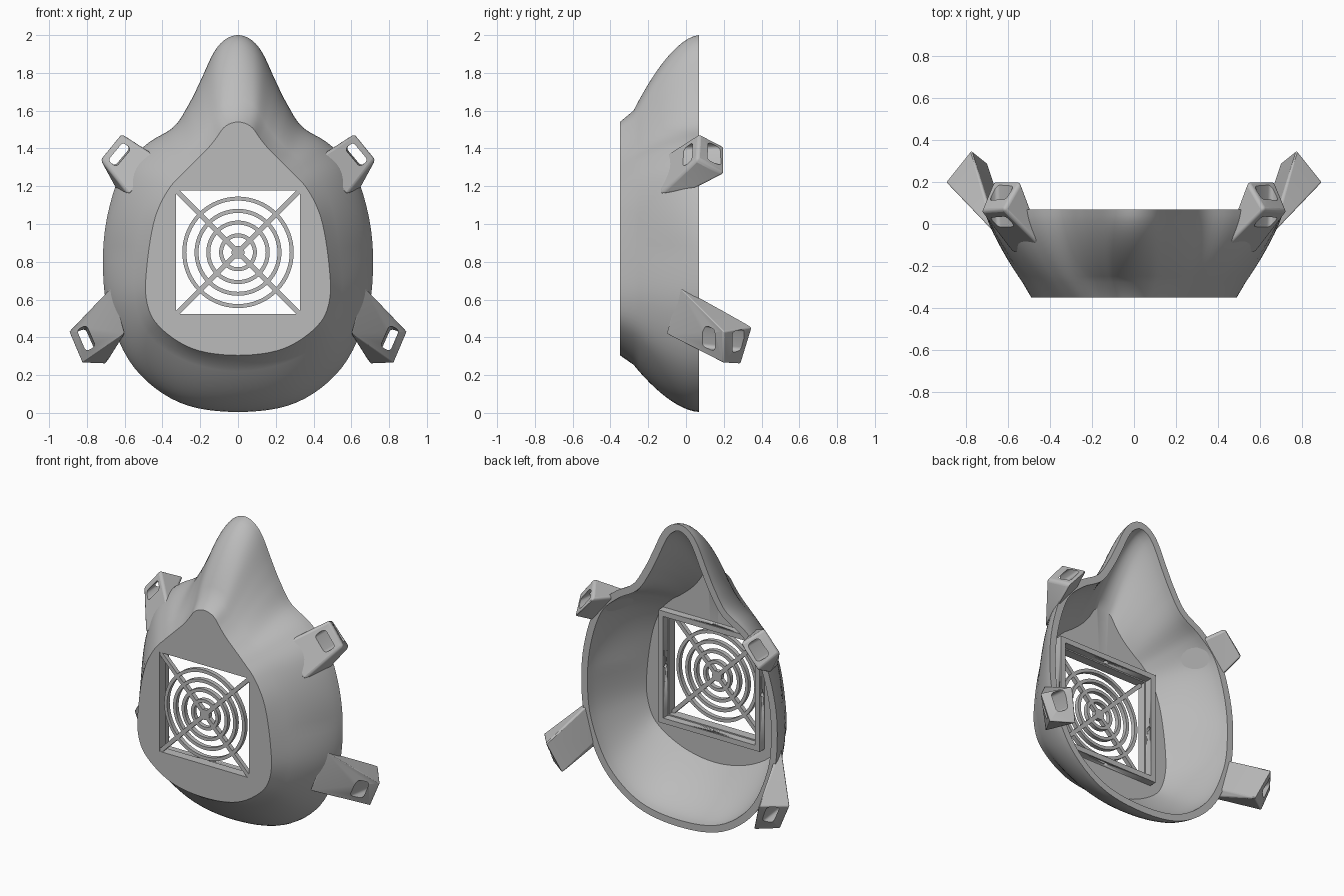
import bpy, bmesh, math
from mathutils import Vector

if "Cube" in bpy.data.objects:
    bpy.data.objects.remove(bpy.data.objects["Cube"], do_unlink=True)

grey = bpy.data.materials.new("matte_grey")
grey.use_nodes = True
grey.diffuse_color = (0.5, 0.5, 0.5, 1)
grey.node_tree.nodes["Principled BSDF"].inputs["Base Color"].default_value = (0.5, 0.5, 0.5, 1)

CENTRE = Vector((0, 0.85))      # middle of the vent opening (x, z)
HALF = 0.327                    # half size of the vent opening
FRONT, BACK = -0.35, -0.29      # faces of the front plate
STEP, RIM = -0.278, 0.07        # start and end of the flared shell


def finish(name, bm, angle=32):
    """Turn a bmesh into a named, shaded object."""
    bmesh.ops.recalc_face_normals(bm, faces=bm.faces)
    mesh = bpy.data.meshes.new(name)
    bm.to_mesh(mesh)
    bm.free()
    obj = bpy.data.objects.new(name, mesh)
    bpy.context.collection.objects.link(obj)
    mesh.materials.append(grey)
    activate(obj)
    bpy.ops.object.shade_smooth_by_angle(angle=math.radians(angle))
    return obj


def activate(obj):
    bpy.ops.object.select_all(action='DESELECT')
    obj.select_set(True)
    bpy.context.view_layer.objects.active = obj


def apply_modifier(obj, kind, **settings):
    mod = obj.modifiers.new(kind.lower(), kind)
    for key, value in settings.items():
        setattr(mod, key, value)
    activate(obj)
    bpy.ops.object.modifier_apply(modifier=mod.name)


def cut(obj, cutter):
    apply_modifier(obj, 'BOOLEAN', object=cutter, operation='DIFFERENCE', solver='EXACT')
    bpy.data.objects.remove(cutter, do_unlink=True)


def loft(bm, rings, closed=True):
    """Skin a list of equally long closed rings."""
    loops = [[bm.verts.new(p) for p in ring] for ring in rings]
    count = len(loops[0])
    for k in range(len(loops) if closed else len(loops) - 1):
        a, b = loops[k], loops[(k + 1) % len(loops)]
        for i in range(count):
            j = (i + 1) % count
            bm.faces.new((a[i], a[j], b[j], b[i]))


def box(bm, centre, axes):
    """Box from a centre and three half-axis vectors."""
    c, (u, v, w) = Vector(centre), [Vector(a) for a in axes]
    rings = [[c + s * w + a * u + b * v for a, b in ((-1, -1), (1, -1), (1, 1), (-1, 1))]
             for s in (-1, 1)]
    loft(bm, rings, closed=False)
    bm.verts.ensure_lookup_table()
    for start in (-8, -4):
        bm.faces.new([bm.verts[len(bm.verts) + start + i] for i in range(4)])


def outline(half, steps=6):
    """Smooth closed symmetric outline through half a profile, top to bottom."""
    pts = [Vector(p) for p in half]
    pts += [Vector((-p.x, p.y)) for p in pts[-2:0:-1]]
    n, result = len(pts), []
    for i in range(n):
        a, b, c, d = (pts[(i + k) % n] for k in (-1, 0, 1, 2))
        for s in range(steps):
            t = s / steps
            result.append(b + (c - a) * (t / 2) + (a * 2 - b * 5 + c * 4 - d) * (t * t / 2)
                          + (b * 3 - a - c * 3 + d) * (t ** 3 / 2))
    return result


def inset(loop, amount):
    """Shift a clockwise outline inward."""
    result = []
    for i, p in enumerate(loop):
        t = (loop[(i + 1) % len(loop)] - loop[i - 1]).normalized()
        result.append(p + Vector((t.y, -t.x)) * amount)
    return result


def at(loop, y):
    return [Vector((p.x, y, p.y)) for p in loop]


# Outlines of the face rim, the step and the front plate
rim = outline([(0, 2), (.07, 1.975), (.13, 1.905), (.2, 1.755), (.26, 1.635), (.34, 1.515),
               (.48, 1.425), (.61, 1.29), (.69, 1.05), (.715, .8), (.685, .53), (.55, .24),
               (.31, .055), (0, .005)])
step = outline([(0, 1.6), (.05, 1.59), (.095, 1.56), (.14, 1.49), (.19, 1.43), (.26, 1.37),
                (.34, 1.31), (.42, 1.215), (.485, 1.05), (.525, .8), (.525, .59), (.45, .42),
                (.25, .3), (0, .255)])
plate = outline([(0, 1.54), (.045, 1.53), (.08, 1.505), (.115, 1.455), (.16, 1.4), (.215, 1.345),
                 (.29, 1.27), (.37, 1.18), (.44, 1.03), (.48, .8), (.485, .6), (.42, .46),
                 (.24, .34), (0, .305)])


def flare(small, large, y0, y1, count=12):
    """Rounded rings from the step out to the rim, fuller at top and bottom."""
    rings = []
    for k in range(count + 1):
        t, ring = k / count, []
        for a, b in zip(small, large):
            power = 1.2 + 0.5 * abs((a - CENTRE).normalized().y)
            ring.append(a.lerp(b, 1 - (1 - t) ** power))
        rings.append(at(ring, y0 + (y1 - y0) * t))
    return rings


# Square vent opening, with as many points as the outlines
square = []
for p in plate:
    d = p - CENTRE
    square.append(CENTRE + d * (HALF / max(abs(d.x), abs(d.y))))
for sx in (-1, 1):
    for sz in (-1, 1):
        corner = CENTRE + Vector((sx, sz)) * HALF
        nearest = min(range(len(square)), key=lambda i: (square[i] - corner).length)
        square[nearest] = corner

# Mask shell: inside, rim, outside and front plate in one skin
bm = bmesh.new()
inner = flare(inset(step, 0.04), inset(rim, 0.045), BACK, RIM)
outer = flare(step, rim, STEP, RIM)
loft(bm, [at(square, BACK)] + inner + outer[::-1] + [at(plate, FRONT), at(square, FRONT)])
finish("mask_shell", bm)

# Vent grille: concentric rings, hub and diagonal bars
bm = bmesh.new()
y0, y1 = FRONT + 0.002, FRONT + 0.03
for radius in (0.295, 0.23, 0.168, 0.1, 0.034):
    profile = [(radius, y0), (radius, y1), (max(radius - 0.021, 0.003), y1),
               (max(radius - 0.021, 0.003), y0)]
    loft(bm, [[Vector((r * math.cos(a), y, CENTRE.y + r * math.sin(a)))
               for a in (math.tau * i / 64 for i in range(64))] for r, y in profile])
for s in (-1, 1):
    along = Vector((s, 0, 1)).normalized()
    across = Vector((1, 0, -s)).normalized()
    box(bm, (0, (y0 + y1) / 2, CENTRE.y),
        (along * (HALF * 1.42), across * 0.013, Vector((0, 0.014, 0))))
finish("vent_grille", bm)

# Square filter frame on the inside, pierced in the middle of each side
def square_loop(half, y):
    return [Vector((sx * half, y, CENTRE.y + sz * half))
            for sx, sz in ((-1, -1), (1, -1), (1, 1), (-1, 1))]


bm = bmesh.new()
loft(bm, [square_loop(0.37, BACK - 0.01), square_loop(0.37, BACK + 0.05),
          square_loop(0.335, BACK + 0.05), square_loop(0.335, BACK - 0.01)])
frame = finish("filter_frame", bm)
for axis in ((1, 0, 0), (0, 0, 1)):
    bm = bmesh.new()
    bmesh.ops.create_cone(bm, cap_ends=True, segments=16, radius1=0.014, radius2=0.014, depth=1)
    turn = Vector((0, 0, 1)).rotation_difference(Vector(axis)).to_matrix()
    bmesh.ops.rotate(bm, verts=bm.verts, matrix=turn)
    bmesh.ops.translate(bm, verts=bm.verts, vec=(0, BACK + 0.025, CENTRE.y))
    cut(frame, finish("pin_hole_cutter", bm))


def strap_clip(name, corners, slot, along, through):
    """Wedge-shaped strap clip with a rounded slot, on both sides."""
    bm = bmesh.new()
    for c in corners:
        bm.verts.new(c)
    bmesh.ops.convex_hull(bm, input=bm.verts)
    bmesh.ops.dissolve_limit(bm, angle_limit=math.radians(4), verts=bm.verts, edges=bm.edges)
    clip = finish(name, bm)
    apply_modifier(clip, 'BEVEL', width=0.016, segments=3, limit_method='ANGLE',
                   angle_limit=math.radians(25))
    bm = bmesh.new()
    u, w = Vector(along).normalized(), Vector(through).normalized()
    box(bm, slot, (u * 0.062, u.cross(w).normalized() * 0.027, w * 0.3))
    long_edges = [e for e in bm.edges
                  if abs((e.verts[0].co - e.verts[1].co).normalized().dot(w)) > 0.9]
    bmesh.ops.bevel(bm, geom=long_edges, offset=0.018, segments=4, profile=0.5, affect='EDGES')
    cut(clip, finish("slot_cutter", bm))
    apply_modifier(clip, 'MIRROR')
    activate(clip)
    bpy.ops.object.shade_smooth_by_angle(angle=math.radians(32))


# Corners: base front pair, end front pair, end rear pair, base rear pair
strap_clip("upper_strap_clips",
           [(.41, -.14, 1.345), (.577, -.14, 1.15), (.62, .07, 1.48), (.73, .06, 1.345),
            (.54, .205, 1.41), (.67, .205, 1.265), (.52, .04, 1.37), (.64, .04, 1.18)],
           (.63, .1, 1.37), (.1, 0, -.12), (.03, 1, .03))
strap_clip("lower_strap_clips",
           [(.67, -.035, .665), (.6, -.105, .42), (.895, .2, .43), (.825, .2, .265),
            (.775, .35, .455), (.7, .29, .26), (.68, .05, .62), (.62, .05, .4)],
           (.805, .18, .39), (.06, 0, .14), (.02, 1, -.1))
